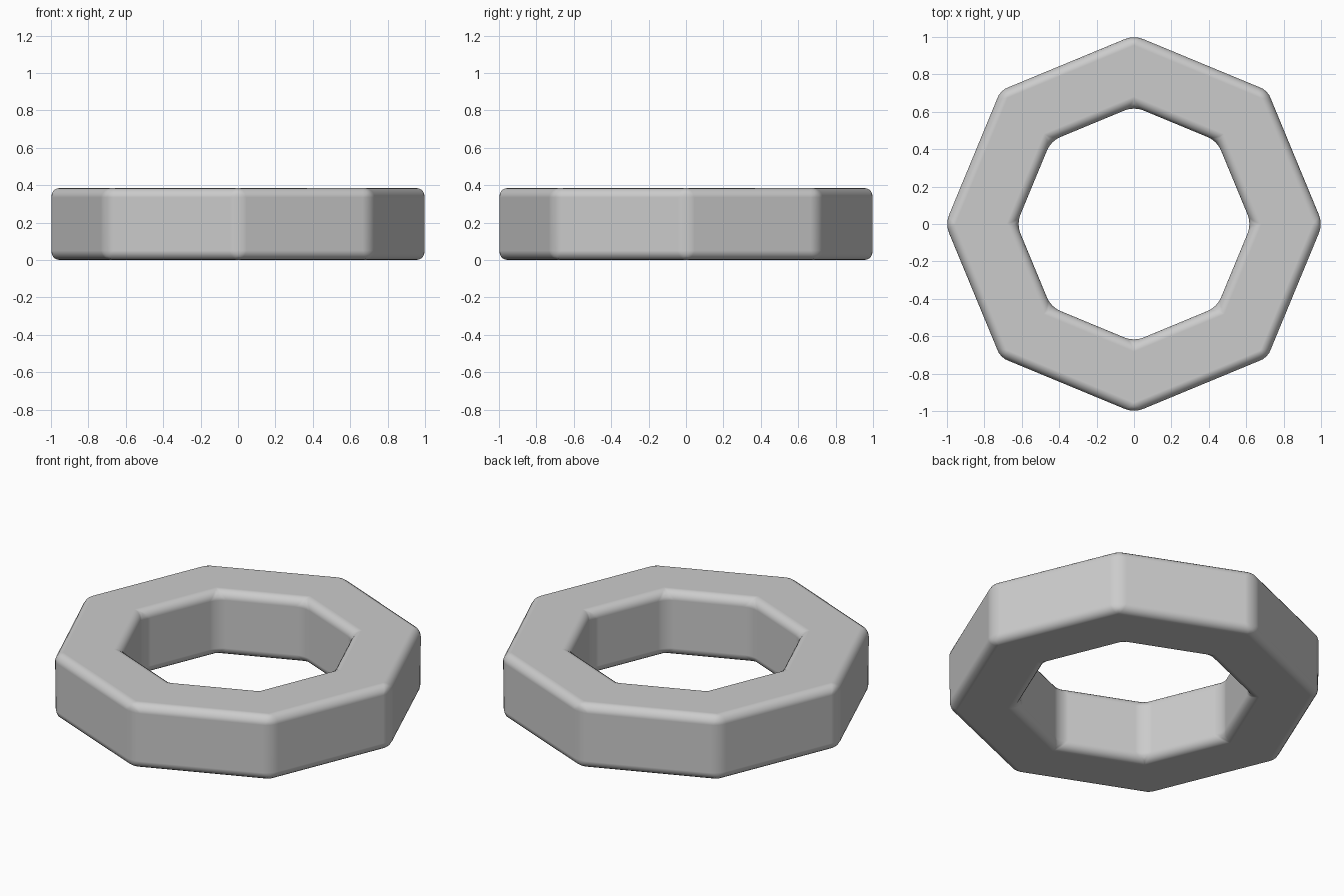
import bpy, bmesh
from math import cos, sin, pi

if "Cube" in bpy.data.objects:
    bpy.data.objects.remove(bpy.data.objects["Cube"])

SIDES, OUTER, INNER, HEIGHT, BEVEL = 8, 1.009, 0.628, 0.385, 0.05

# octagonal ring: a rectangular section swept around eight corners
bm = bmesh.new()
section = [(OUTER, 0), (OUTER, HEIGHT), (INNER, HEIGHT), (INNER, 0)]
rings = [[bm.verts.new((r * cos(2 * pi * i / SIDES), r * sin(2 * pi * i / SIDES), z))
          for r, z in section] for i in range(SIDES)]
for i in range(SIDES):
    a, b = rings[i], rings[(i + 1) % SIDES]
    for k in range(4):
        n = (k + 1) % 4
        bm.faces.new((a[k], b[k], b[n], a[n]))
bmesh.ops.recalc_face_normals(bm, faces=bm.faces)
for f in bm.faces:
    f.smooth = True

mesh = bpy.data.meshes.new("octagonal_ring")
bm.to_mesh(mesh)
bm.free()
ring = bpy.data.objects.new("octagonal_ring", mesh)
bpy.context.collection.objects.link(ring)

# softly rounded edges with flat-shaded faces between them
bev = ring.modifiers.new("rounded_edges", 'BEVEL')
bev.width = BEVEL
bev.segments = 4
bev.limit_method = 'ANGLE'
bev.angle_limit = pi / 6
bev.harden_normals = True
